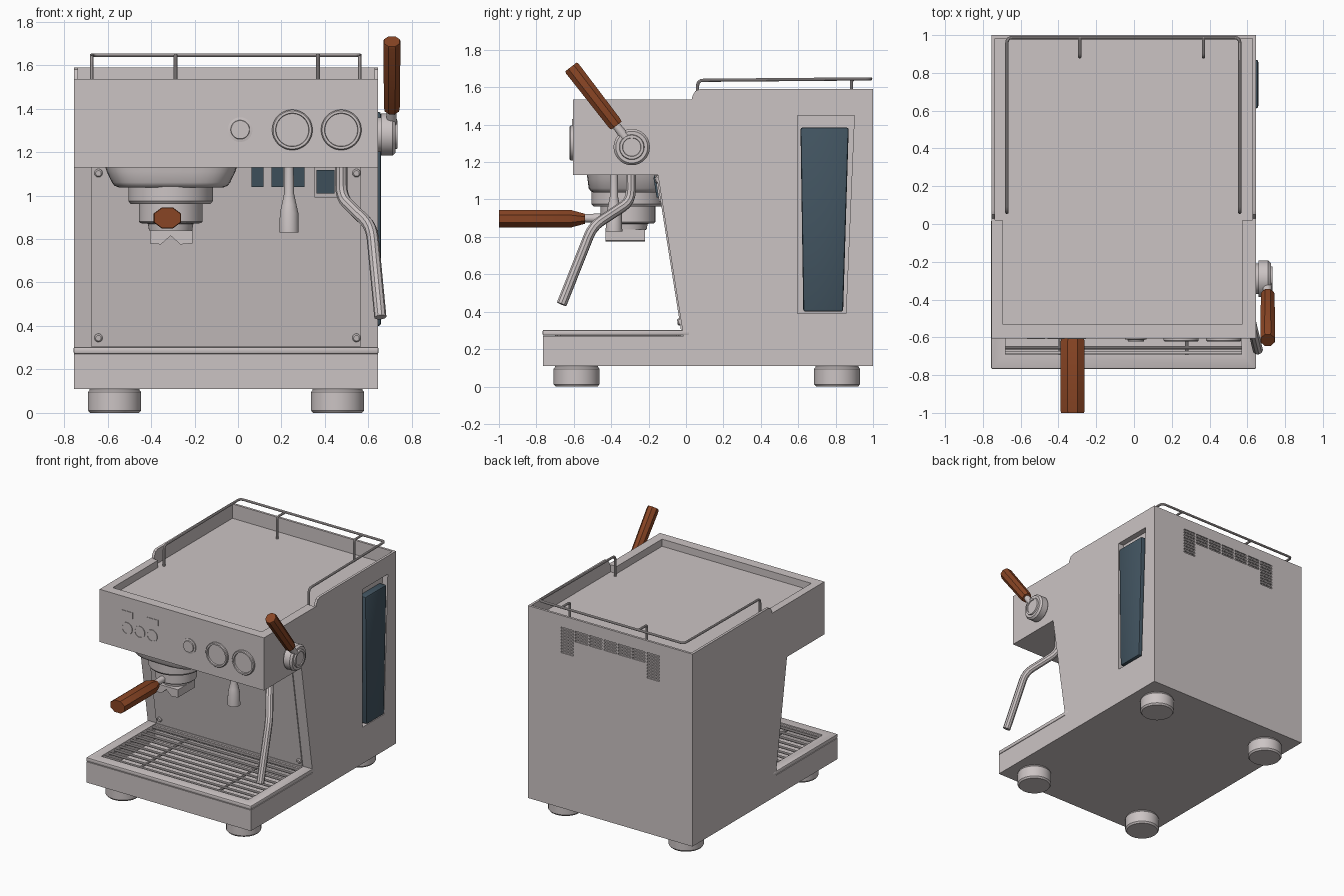
import bpy, bmesh, math
from mathutils import Vector

if "Cube" in bpy.data.objects:
    bpy.data.objects.remove(bpy.data.objects["Cube"])


def material(name, rgb):
    m = bpy.data.materials.new(name)
    m.diffuse_color = (*rgb, 1)
    m.use_nodes = True
    m.node_tree.nodes["Principled BSDF"].inputs["Base Color"].default_value = m.diffuse_color
    return m


STEEL = material("warm grey steel", (0.60, 0.55, 0.55))
WOOD = material("brown wood", (0.25, 0.06, 0.018))
BLUE = material("dark blue plastic", (0.055, 0.09, 0.12))
L, R = -0.755, 0.645          # body sides
MID = (L + R) / 2


def finish(bm, name, mat, bevel=0):
    bmesh.ops.recalc_face_normals(bm, faces=bm.faces)
    if bevel:
        bmesh.ops.bevel(bm, geom=bm.edges[:], offset=bevel, segments=2,
                        affect='EDGES', profile=0.5)
    me = bpy.data.meshes.new(name)
    bm.to_mesh(me)
    bm.free()
    me.materials.append(mat)
    ob = bpy.data.objects.new(name, me)
    bpy.context.collection.objects.link(ob)
    return ob


def loft(name, rings, mat, bevel=0):
    """Skin a stack of equal-length point rings and cap both ends."""
    bm = bmesh.new()
    vs = [[bm.verts.new(p) for p in ring] for ring in rings]
    n = len(vs[0])
    for a, b in zip(vs, vs[1:]):
        for i in range(n):
            j = (i + 1) % n
            bm.faces.new((a[i], a[j], b[j], b[i]))
    bm.faces.new(vs[0])
    bm.faces.new(vs[-1])
    return finish(bm, name, mat, bevel)


def side_prism(name, pts, x0, x1, mat=STEEL, bevel=0):
    """Extrude a (y, z) profile along x."""
    return loft(name, [[(x, y, z) for y, z in pts] for x in (x0, x1)], mat, bevel)


def box(name, x0, x1, y0, y1, z0, z1, mat=STEEL, bevel=0):
    return side_prism(name, [(y0, z0), (y1, z0), (y1, z1), (y0, z1)], x0, x1, mat, bevel)


def turned(name, origin, direction, profile, mat=STEEL, n=32, sx=1, sy=1):
    """Rings of (distance, radius) along a direction."""
    q = Vector(direction).to_track_quat('Z', 'Y')
    rings = []
    for d, r in profile:
        rings.append([Vector(origin) + q @ Vector((
            sx * r * math.cos(math.tau * (i + .5) / n),
            sy * r * math.sin(math.tau * (i + .5) / n), d)) for i in range(n)])
    return loft(name, rings, mat)


def tube(name, pts, r, fillet=0.05):
    """Round tube along a path whose corners are filleted."""
    p = [Vector(v) for v in pts]
    path = [p[0]]
    for a, b, c in zip(p, p[1:], p[2:]):
        s, e = b + (a - b).normalized() * fillet, b + (c - b).normalized() * fillet
        path += [s.lerp(b, t).lerp(b.lerp(e, t), t) for t in (0, .25, .5, .75, 1)]
    path.append(p[-1])
    cu = bpy.data.curves.new(name, 'CURVE')
    cu.dimensions = '3D'
    cu.bevel_depth, cu.bevel_resolution, cu.use_fill_caps = r, 3, True
    sp = cu.splines.new('POLY')
    sp.points.add(len(path) - 1)
    for pt, v in zip(sp.points, path):
        pt.co = (*v, 1)
    cu.materials.append(STEEL)
    ob = bpy.data.objects.new(name, cu)
    bpy.context.collection.objects.link(ob)
    bpy.ops.object.select_all(action='DESELECT')
    ob.select_set(True)
    bpy.context.view_layer.objects.active = ob
    bpy.ops.object.convert(target='MESH')


def cut(ob, cutter):
    m = ob.modifiers.new("cut", 'BOOLEAN')
    m.operation, m.object, m.solver = 'DIFFERENCE', cutter, 'EXACT'
    bpy.context.view_layer.objects.active = ob
    bpy.ops.object.modifier_apply(modifier=m.name)
    bpy.data.objects.remove(cutter)


# Body: side profile, then tray, cup-top, tank and vent recesses
body = side_prism("body", [
    (-.765, .11), (1, .11), (1, 1.59), (.075, 1.59), (.05, 1.58), (.035, 1.555), (.03, 1.535),
    (-.605, 1.535), (-.605, 1.13), (-.15, 1.13), (-.014, .27), (-.765, .27)], L, R)
cut(body, box("cutter", -.68, .57, -.69, -.04, .18, .35))
cut(body, box("cutter", -.695, .575, -.53, .1, 1.48, 1.8))
cut(body, box("cutter", -.735, .627, .022, .982, 1.48, 1.8))
cut(body, side_prism("cutter", [(.595, .39), (.855, .39), (.90, 1.45), (.595, 1.45)], .60, .8))
for col in range(7):
    x = MID + (col - 3) * .122
    for row in range(9 if col in (0, 6) else 4):
        z = 1.50 - row * .023
        cut(body, box("cutter", x - .054, x + .054, .99, 1.1, z - .013, z))

# Water tank in its side recess
side_prism("water_tank", [(.627, .40), (.84, .40), (.87, 1.385), (.612, 1.385)],
           .595, .658, BLUE, .012)

# Drip tray rim and grille
rim = box("drip_tray_rim", L - .002, R + .002, -.767, .02, .272, .303, STEEL, .008)
cut(rim, box("cutter", -.68, .57, -.69, -.03, .2, .4))
for i in range(10):
    y = -.655 + i * .066
    tube(f"grille_bar_{i}", [(-.69, y, .286), (.58, y, .286)], .009)
for x in (MID - .335, MID + .335):
    tube("grille_cross_bar", [(x, -.70, .272), (x, -.03, .272)], .009)
for y in (-.68, -.045):
    box("grille_edge", -.685, .575, y - .008, y + .008, .265, .295)

# Feet
for x in (MID - .513, MID + .513):
    for y in (-.585, .808):
        turned("foot", (x, y, 0), (0, 0, 1),
               [(0, .113), (.012, .123), (.095, .123), (.105, .115), (.115, .115)])


# Sloped splash panel with screws and switches
def slope(z):
    return -.014 - (z - .27) * .136 / .86


def panel_plate(name, x0, x1, z0, z1, out, mat=STEEL):
    side_prism(name, [(slope(z0) - out, z0), (slope(z0) + .01, z0),
                      (slope(z1) + .01, z1), (slope(z1) - out, z1)], x0, x1, mat)


panel_plate("splash_panel", -.676, .566, .305, 1.129, .008)
for x in (-.642, .545):
    for z in (.347, 1.105):
        turned("panel_screw", (x, slope(z), z), (0, -.988, -.157),
               [(0, .019), (.014, .019), (.02, .013)], n=16)
for x in (.09, .182, .277):
    panel_plate("small_switch", x - .028, x + .028, 1.04, 1.128, .022, BLUE)
panel_plate("power_switch_frame", .352, .455, .99, 1.128, .016)
panel_plate("power_switch", .362, .445, 1.01, 1.118, .026, BLUE)

# Front panel: displays, buttons, knob, gauges
for x in (-.518, -.303):
    box("display", x - .048, x + .048, -.609, -.6, 1.385, 1.43)
for x in (-.52, -.413, -.307):
    turned("button", (x, -.605, 1.297), (0, -1, 0),
           [(0, .046), (.005, .046), (.005, .038), (.002, .038)])
turned("front_knob", (.01, -.605, 1.303), (0, -1, 0),
       [(0, .057), (.006, .057), (.008, .044), (.016, .042)])
for x in (.25, .475):
    turned("gauge", (x, -.605, 1.302), (0, -1, 0),
           [(0, .093), (.012, .093), (.018, .088), (.018, .077), (.006, .075)], n=40)


# Group head: rounded housing tapering down to the brew ring
def rounded_ring(z, rx, ry, n=48):
    pts = []
    for i in range(n):
        c, s = math.cos(math.tau * i / n), math.sin(math.tau * i / n)
        pts.append((-.308 + rx * math.copysign(abs(c) ** .55, c),
                    -.31 + ry * math.copysign(abs(s) ** .55, s), z))
    return pts


loft("group_housing", [rounded_ring(*a) for a in (
    (1.131, .303, .22), (1.11, .296, .217), (1.06, .272, .21),
    (1.045, .26, .20), (1.037, .24, .185))], STEEL)
GX = -.31
turned("group_ring", (GX, GX, 1.045), (0, 0, -1),
       [(0, .195), (.07, .195), (.083, .185), (.083, .15)], n=40)
turned("portafilter_basket", (GX, GX, .965), (0, 0, -1),
       [(0, .147), (.085, .147), (.092, .14), (.095, .105), (.125, .10), (.13, .09)], n=40)
spout = [(-.405, .84), (-.21, .84), (-.21, .78), (-.265, .775),
         (-.31, .815), (-.355, .775), (-.405, .78)]
loft("portafilter_spout", [[(x, y, z) for x, z in spout] for y in (-.43, -.22)], STEEL)
turned("portafilter_neck", (-.325, -.40, .90), (0, -1, 0), [(0, .028), (.15, .022)], n=16)
turned("portafilter_handle", (-.325, -.54, .897), (0, -1, 0),
       [(0, .55), (.08, 1), (.45, 1), (.46, .95)], WOOD, 8, .0685, .052)

# Hot water spout and steam wand
turned("hot_water_spout", (.235, -.385, 1.14), (0, 0, -1),
       [(0, .021), (.13, .023), (.18, .034), (.22, .043), (.31, .045), (.31, .03)], n=20)
tube("steam_wand", [(.475, -.295, 1.15), (.475, -.295, .99), (.615, -.50, .855),
                    (.655, -.665, .44)], .028, .06)

# Steam lever on the right side
turned("lever_hub", (R - .005, -.29, 1.28), (1, 0, 0),
       [(0, .08), (.018, .08), (.018, .097), (.07, .097), (.084, .085), (.084, .067),
        (.094, .064), (.094, .05), (.088, .048)], n=40)
axis = (0, -.612, .791)
turned("lever_neck", (.706, -.315, 1.32), axis, [(0, .026), (.12, .022)], n=16)
turned("lever_handle", (.708, -.372, 1.395), axis,
       [(0, .038), (.02, .042), (.385, .046), (.397, .042)], WOOD, 8, .93, 1)

# Cup rail with posts standing on the cup tray
RAIL = 1.645
tube("cup_rail", [(-.673, .062, 1.48), (-.673, .062, RAIL - .008), (-.673, .987, RAIL),
                  (.56, .987, RAIL), (.56, .062, RAIL - .008), (.56, .062, 1.48)], .009, .03)
for x in (-.287, .368):
    tube("rail_post", [(x, .985, RAIL), (x, .885, RAIL), (x, .885, 1.48)], .009, .02)

# Smooth curved parts, keep edges sharp
bpy.ops.object.select_all(action='SELECT')
bpy.context.view_layer.objects.active = body
bpy.ops.object.shade_smooth_by_angle(angle=math.radians(30))
